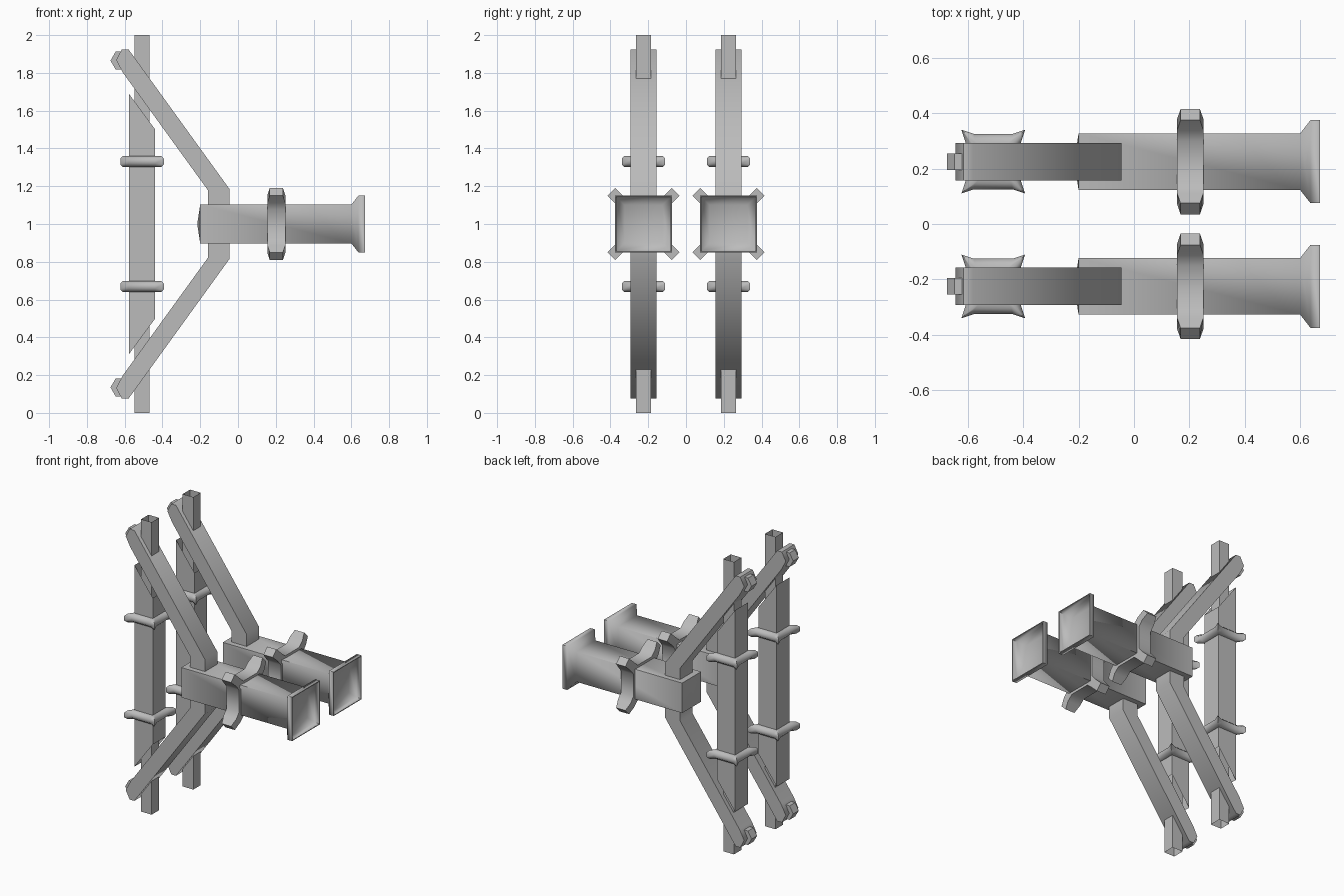
import bpy, bmesh, math

if "Cube" in bpy.data.objects:
    bpy.data.objects.remove(bpy.data.objects["Cube"], do_unlink=True)

grey = bpy.data.materials.new("plain grey")
grey.use_nodes = True
grey.diffuse_color = (0.5, 0.5, 0.5, 1)
grey.node_tree.nodes["Principled BSDF"].inputs["Base Color"].default_value = (0.5, 0.5, 0.5, 1)


def finish(name, bm):
    bmesh.ops.recalc_face_normals(bm, faces=bm.faces)
    mesh = bpy.data.meshes.new(name)
    bm.to_mesh(mesh)
    bm.free()
    mesh.materials.append(grey)
    obj = bpy.data.objects.new(name, mesh)
    bpy.context.collection.objects.link(obj)
    bpy.ops.object.select_all(action="DESELECT")
    bpy.context.view_layer.objects.active = obj
    obj.select_set(True)
    bpy.ops.object.shade_smooth_by_angle(angle=math.radians(58))
    return obj


def loft(name, loops, caps=(False, False), closed=False):
    """Bridge matching point loops into a skin."""
    bm = bmesh.new()
    rings = [[bm.verts.new(p) for p in loop] for loop in loops]
    pairs = list(zip(rings, rings[1:]))
    if closed:
        pairs.append((rings[-1], rings[0]))
    for a, b in pairs:
        for i in range(len(a)):
            j = (i + 1) % len(a)
            bm.faces.new((a[i], a[j], b[j], b[i]))
    for ring, cap in zip((rings[0], rings[-1]), caps):
        if cap:
            bm.faces.new(ring)
    return finish(name, bm)


def square(h):
    return [(-h, -h), (h, -h), (h, h), (-h, h)]


def quarter_turns(points):
    """Repeat a corner outline around four quarter turns."""
    out = []
    for k in range(4):
        for a, b in points:
            for _ in range(k):
                a, b = -b, a
            out.append((a, b))
    return out


def plate(name, outline, y, half):
    """Side outline in x and z, given thickness along y."""
    return loft(name, [[(x, y + s * half, z) for x, z in outline] for s in (-1, 1)], (True, True))


POLE_X = -0.508

for side, y in (("right", -0.225), ("left", 0.225)):
    # Square barrel with a pointed back and a flared, recessed mouth
    stations = [(-0.215, 0.005), (-0.2, 0.1025), (0.6, 0.1025), (0.637, 0.15), (0.672, 0.15),
                (0.672, 0.145), (0.64, 0.14), (0.61, 0.1)]
    loft(side + "_barrel",
         [[(x, y + a, 1 + b) for a, b in square(h)] for x, h in stations], (True, True))

    # Clamp around the barrel with four diagonal prongs
    corner = [(0.12, 0.075), (0.152, 0.112), (0.19, 0.15), (0.15, 0.19), (0.112, 0.152), (0.075, 0.12)]
    outline = quarter_turns(corner)
    loops = []
    for s in (-1, 1):
        loops.append([(0.203 + s * (0.035 if max(abs(a), abs(b)) > 0.18 else 0.048), y + a, 1 + b)
                      for a, b in outline])
    loft(side + "_clamp", loops, (True, True))

    # Open square pole
    loft(side + "_pole", [[(POLE_X + a, y + b, z) for a, b in square(0.04)] for z in (0, 2)])

    # Open sleeve with slanted ends
    loft(side + "_sleeve",
         [[(POLE_X + a, y + b, 1 + s * (0.595 - a * 1.36)) for a, b in square(0.069)]
          for s in (-1, 1)])

    for end, s in (("upper", 1), ("lower", -1)):
        # Collar with flared corners and a thin rim
        inner = quarter_turns([(0.067, -0.055), (0.067, 0.055), (0.067, 0.067)])
        mid = quarter_turns([(0.08, -0.066), (0.08, 0.066), (0.1, 0.1)])
        rim = quarter_turns([(0.1, -0.07), (0.1, 0.07), (0.115, 0.115)])
        z = 1 + s * 0.331
        loops = []
        for ring, h, tip in ((inner, -0.03, -0.03), (mid, -0.028, -0.03), (rim, -0.011, -0.016),
                             (rim, 0.011, 0.016), (mid, 0.028, 0.03), (inner, 0.03, 0.03)):
            loops.append([(POLE_X + a, y + b, z + (tip if i % 3 == 2 else h))
                          for i, (a, b) in enumerate(ring)])
        loft(f"{side}_{end}_collar", loops, closed=True)

        # Bent strut from barrel to pole
        strut = [(-0.16, 0.05), (-0.045, 0.05), (-0.045, 0.185), (-0.58, 0.925),
                 (-0.615, 0.925), (-0.645, 0.868), (-0.61, 0.802), (-0.16, 0.18)]
        plate(f"{side}_{end}_strut", [(x, 1 + s * h) for x, h in strut], y, 0.0675)

        # Six-sided knob at the strut tip
        knob = [(-0.62 + 0.055 * math.cos(math.radians(60 * k)),
                 1 + s * (0.865 + 0.055 * math.sin(math.radians(60 * k)))) for k in range(6)]
        plate(f"{side}_{end}_knob", knob, y, 0.03)
